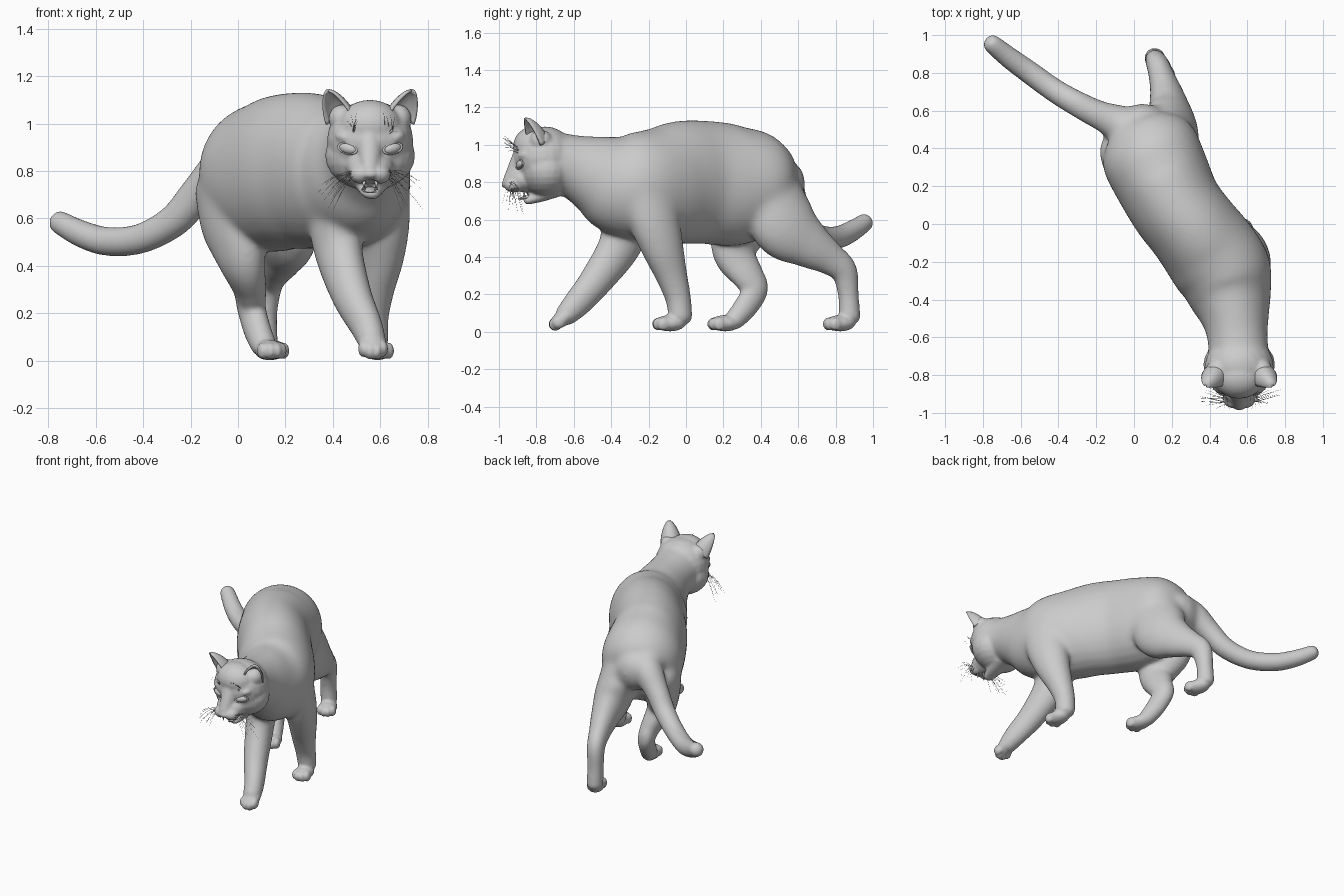
import bpy, bmesh, math, random
from mathutils import Vector, Matrix

if "Cube" in bpy.data.objects:
    bpy.data.objects.remove(bpy.data.objects["Cube"])

random.seed(4)
RIGHT = Vector((0.87, 0.5, 0)).normalized()   # sideways direction of the turned body
HX = 0.557                                    # centre of the head in x
bm = bmesh.new()


def ball(b, loc, size, rot=None, seg=24):
    m = Matrix.Translation(loc) @ (rot or Matrix.Identity(4)) @ Matrix.Diagonal((*size, 1))
    bmesh.ops.create_uvsphere(b, u_segments=seg, v_segments=seg // 2, radius=1, matrix=m)


def catmull(a, b, c, d, t):
    return 0.5 * (2 * b + (c - a) * t + (2 * a - 5 * b + 4 * c - d) * t * t + (3 * b - a - 3 * c + d) * t ** 3)


def loft(b, stations, seg=28, steps=6):
    """Tube of ellipses through (x, y, z, side radius, other radius), with domed ends."""
    s = [stations[0]] + stations + [stations[-1]]
    pts = []
    for i in range(1, len(s) - 2):
        for k in range(steps):
            pts.append([catmull(s[i-1][j], s[i][j], s[i+1][j], s[i+2][j], k / steps) for j in range(5)])
    pts.append(list(stations[-1]))

    def dome(end, inner):
        d = (Vector(end[:3]) - Vector(inner[:3])).normalized()
        r = min(end[3:]) * 0.8
        out = []
        for a in (0.5, 1.0, 1.4):
            p = Vector(end[:3]) + d * r * math.sin(a)
            out.append([*p, end[3] * math.cos(a), end[4] * math.cos(a)])
        return out
    pts = dome(pts[0], pts[1])[::-1] + pts + dome(pts[-1], pts[-2])
    rings = []
    for i, p in enumerate(pts):
        t = (Vector(pts[min(i + 1, len(pts) - 1)][:3]) - Vector(pts[max(i - 1, 0)][:3])).normalized()
        side = (RIGHT - t * RIGHT.dot(t)).normalized()
        up = side.cross(t)
        rings.append([b.verts.new(Vector(p[:3]) + side * p[3] * math.cos(a) + up * p[4] * math.sin(a))
                      for a in (2 * math.pi * k / seg for k in range(seg))])
    for r0, r1 in zip(rings, rings[1:]):
        for k in range(seg):
            b.faces.new((r0[k], r0[(k + 1) % seg], r1[(k + 1) % seg], r1[k]))
    b.faces.new(rings[0][::-1])
    b.faces.new(rings[-1])


def paw(loc, yaw, pitch=0.0):
    rot = Matrix.Rotation(yaw, 4, 'Z') @ Matrix.Rotation(pitch, 4, 'X')
    ball(bm, loc, (0.06, 0.085, 0.044), rot)
    for dx, dy in ((-0.042, -0.042), (-0.015, -0.061), (0.015, -0.061), (0.042, -0.042)):
        ball(bm, Vector(loc) + rot @ Vector((dx, dy, -0.004)), (0.022, 0.036, 0.036), rot, 16)


def finish(b, name, smooth=True):
    bmesh.ops.recalc_face_normals(b, faces=b.faces[:])
    me = bpy.data.meshes.new(name)
    b.to_mesh(me)
    b.free()
    for p in me.polygons:
        p.use_smooth = smooth
    ob = bpy.data.objects.new(name, me)
    bpy.context.collection.objects.link(ob)
    return ob


def apply(ob, kind, **props):
    bpy.context.view_layer.objects.active = ob
    m = ob.modifiers.new(kind, kind)
    for k, v in props.items():
        setattr(m, k, v)
    bpy.ops.object.modifier_apply(modifier=m.name)


# Trunk and neck
loft(bm, [(0.02, 0.51, 0.78, 0.16, 0.15), (0.04, 0.47, 0.79, 0.225, 0.22), (0.08, 0.39, 0.795, 0.265, 0.285),
          (0.14, 0.26, 0.785, 0.262, 0.325), (0.22, 0.1, 0.80, 0.248, 0.33), (0.31, -0.02, 0.80, 0.245, 0.33),
          (0.40, -0.14, 0.78, 0.255, 0.315), (0.475, -0.26, 0.78, 0.255, 0.295), (0.51, -0.38, 0.80, 0.222, 0.27),
          (0.535, -0.49, 0.845, 0.182, 0.215), (0.548, -0.6, 0.885, 0.16, 0.172), (HX, -0.72, 0.92, 0.16, 0.15)])
# Tail
loft(bm, [(0.04, 0.42, 0.89, 0.08, 0.08), (-0.06, 0.52, 0.81, 0.1, 0.1), (-0.165, 0.57, 0.705, 0.08, 0.08),
          (-0.27, 0.62, 0.59, 0.07, 0.07), (-0.41, 0.70, 0.515, 0.064, 0.064), (-0.55, 0.80, 0.503, 0.062, 0.062),
          (-0.66, 0.88, 0.535, 0.058, 0.058), (-0.755, 0.957, 0.585, 0.05, 0.05)])
# Front leg reaching forward
loft(bm, [(0.415, -0.26, 0.78, 0.1, 0.15), (0.413, -0.31, 0.63, 0.108, 0.155), (0.425, -0.355, 0.46, 0.095, 0.12),
          (0.48, -0.48, 0.275, 0.082, 0.092), (0.538, -0.58, 0.155, 0.067, 0.076), (0.562, -0.64, 0.092, 0.06, 0.06)])
paw((0.566, -0.652, 0.078), 0.1, 0.6)
# Standing front leg
loft(bm, [(0.60, -0.21, 0.77, 0.11, 0.16), (0.605, -0.17, 0.6, 0.112, 0.145), (0.60, -0.125, 0.45, 0.097, 0.118),
          (0.578, -0.077, 0.3, 0.08, 0.087), (0.568, -0.042, 0.18, 0.067, 0.07), (0.572, -0.03, 0.08, 0.06, 0.064)])
paw((0.588, -0.085, 0.046), 0.15)
# Hind leg stepping forward
loft(bm, [(-0.045, 0.34, 0.74, 0.125, 0.18), (-0.025, 0.30, 0.6, 0.118, 0.18), (0.0, 0.265, 0.49, 0.104, 0.15),
          (0.02, 0.265, 0.4, 0.09, 0.118), (0.048, 0.33, 0.3, 0.067, 0.092), (0.056, 0.37, 0.225, 0.057, 0.074),
          (0.082, 0.315, 0.13, 0.055, 0.066), (0.108, 0.26, 0.065, 0.054, 0.054)])
paw((0.13, 0.21, 0.046), 0.3)
# Hind leg trailing behind
loft(bm, [(0.19, 0.45, 0.74, 0.125, 0.18), (0.2, 0.53, 0.57, 0.127, 0.19), (0.18, 0.66, 0.465, 0.094, 0.132),
          (0.15, 0.77, 0.392, 0.07, 0.092), (0.125, 0.845, 0.325, 0.06, 0.075), (0.112, 0.868, 0.2, 0.054, 0.057),
          (0.112, 0.875, 0.08, 0.054, 0.058)])
paw((0.138, 0.825, 0.046), 0.4)

# Head: skull, forehead, cheeks, bridge, muzzle, jaw
ball(bm, (HX, -0.755, 0.93), (0.182, 0.168, 0.168))
ball(bm, (HX, -0.81, 0.99), (0.135, 0.115, 0.11))
ball(bm, (HX, -0.745, 0.865), (0.19, 0.15, 0.148))
ball(bm, (HX, -0.87, 0.815), (0.1, 0.085, 0.07))
loft(bm, [(HX, -0.86, 0.98, 0.055, 0.05), (HX, -0.905, 0.88, 0.05, 0.045), (HX, -0.95, 0.805, 0.036, 0.03)])
ball(bm, (HX, -0.97, 0.787), (0.03, 0.018, 0.018))
loft(bm, [(HX, -0.70, 0.78, 0.09, 0.06), (HX, -0.78, 0.735, 0.065, 0.04), (HX, -0.85, 0.704, 0.04, 0.024)])
for s in (-1, 1):
    ball(bm, (HX + s * 0.038, -0.92, 0.787), (0.05, 0.055, 0.042))
    ball(bm, (HX + s * 0.09, -0.85, 0.937), (0.06, 0.05, 0.028), Matrix.Rotation(-s * 0.25, 4, 'Y'))
    ball(bm, (HX + s * 0.12, -0.775, 1.02), (0.055, 0.06, 0.06))      # ear root

# Fuse everything into one skin, open the mouth, then relax the trunk and limbs most
body = finish(bm, "body")
apply(body, 'REMESH', mode='VOXEL', voxel_size=0.009)
bm = bmesh.new()
ball(bm, (HX, -0.90, 0.735), (0.045, 0.085, 0.02), Matrix.Rotation(-0.25, 4, 'X'))
cutter = finish(bm, "mouth_cutter")
cutter.hide_render = True
apply(body, 'BOOLEAN', operation='DIFFERENCE', object=cutter, solver='EXACT')
bpy.data.objects.remove(cutter)
soft = body.vertex_groups.new(name="soft")
clamp = lambda v: max(0.0, min(1.0, v))
for v in body.data.vertices:
    soft.add([v.index], clamp((v.co.y + 0.68) / 0.1) * clamp((v.co.z - 0.1) / 0.08), 'REPLACE')
trunk = body.vertex_groups.new(name="trunk")
for v in body.data.vertices:
    trunk.add([v.index], clamp((v.co.y + 0.68) / 0.1) * clamp((v.co.z - 0.5) / 0.15)
              * clamp((v.co.x + 0.25) / 0.1), 'REPLACE')
apply(body, 'SMOOTH', factor=0.5, iterations=5)
apply(body, 'SMOOTH', factor=0.5, iterations=26, vertex_group="soft")
apply(body, 'SMOOTH', factor=0.5, iterations=60, vertex_group="trunk")
for p in body.data.polygons:
    p.use_smooth = True

# Cupped ears
for s, side in ((-1, "left"), (1, "right")):
    bm = bmesh.new()
    m = (Matrix.Translation((HX + s * 0.128, -0.805, 1.03)) @ Matrix.Rotation(s * 0.36, 4, 'Y')
         @ Matrix.Rotation(0.3, 4, 'X') @ Matrix.Rotation(s * 0.55, 4, 'Z'))
    rows = []
    for i in range(11):
        v = i / 10
        w = 0.06 * (1 - v ** 1.7) ** 0.75 + 0.006
        rows.append([bm.verts.new(m @ Vector((w * math.sin(a), 1.25 * w * math.cos(a) - 0.02, 0.15 * v - 0.02)))
                     for a in (1.5 * (j / 6 - 1) for j in range(13))])
    for r0, r1 in zip(rows, rows[1:]):
        for j in range(12):
            bm.faces.new((r0[j], r0[j + 1], r1[j + 1], r1[j]))
    ear = finish(bm, side + "_ear")
    apply(ear, 'SOLIDIFY', thickness=0.01, offset=0)
    # Eye with a thin lid rim
    bm = bmesh.new()
    tilt = Matrix.Rotation(s * 0.4, 4, 'Z') @ Matrix.Rotation(-s * 0.22, 4, 'Y')
    c = Vector((HX + s * 0.092, -0.883, 0.895))
    ball(bm, c, (0.042, 0.022, 0.023), tilt)
    finish(bm, side + "_eye")
    bpy.ops.mesh.primitive_torus_add(major_radius=1, minor_radius=0.14, major_segments=28, minor_segments=8)
    lid = bpy.context.object
    lid.name = side + "_eyelid"
    lid.data.transform(Matrix.Translation(c + Vector((s * 0.003, -0.008, 0))) @ tilt
                       @ Matrix.Diagonal((0.042, 0.03, 0.023, 1)) @ Matrix.Rotation(math.pi / 2, 4, 'X'))
    for p in lid.data.polygons:
        p.use_smooth = True

# Tongue and fangs
bm = bmesh.new()
ball(bm, (HX, -0.84, 0.722), (0.025, 0.06, 0.01), Matrix.Rotation(0.2, 4, 'X'))
finish(bm, "tongue")
bm = bmesh.new()
for s in (-1, 1):
    for y, z, flip, h in ((-0.925, 0.74, math.pi, 0.036), (-0.865, 0.735, 0, 0.03)):
        bmesh.ops.create_cone(bm, cap_ends=True, segments=10, radius1=0.008, radius2=0.001, depth=h,
                              matrix=Matrix.Translation((HX + s * 0.026, y, z)) @ Matrix.Rotation(flip, 4, 'X'))
finish(bm, "fangs")

# Whiskers on the muzzle and brows
cu = bpy.data.curves.new("whiskers", 'CURVE')
cu.dimensions, cu.bevel_depth, cu.bevel_resolution = '3D', 0.0012, 0
for s in (-1, 1):
    lines = []
    for k in range(14):
        a = Vector((HX + s * random.uniform(0.05, 0.078), random.uniform(-0.95, -0.91), random.uniform(0.77, 0.805)))
        d = Vector((s * random.uniform(0.06, 0.16), random.uniform(-0.04, 0.05), random.uniform(-0.15, -0.01)))
        lines.append((a, d, Vector((0, 0, 0.02))))
    for k in range(6):
        a = Vector((HX + s * random.uniform(0.06, 0.1), -0.895, random.uniform(0.955, 0.985)))
        d = Vector((s * random.uniform(-0.02, 0.05), random.uniform(-0.09, -0.05), random.uniform(0.0, 0.08)))
        lines.append((a, d, Vector((0, -0.01, 0.01))))
    for a, d, bend in lines:
        sp = cu.splines.new('POLY')
        sp.points.add(5)
        for i, p in enumerate(sp.points):
            t = i / 5
            p.co = (*(a + d * t + bend * math.sin(math.pi * t)), 1)
            p.radius = 1 - 0.7 * t
bpy.context.collection.objects.link(bpy.data.objects.new("whiskers", cu))
